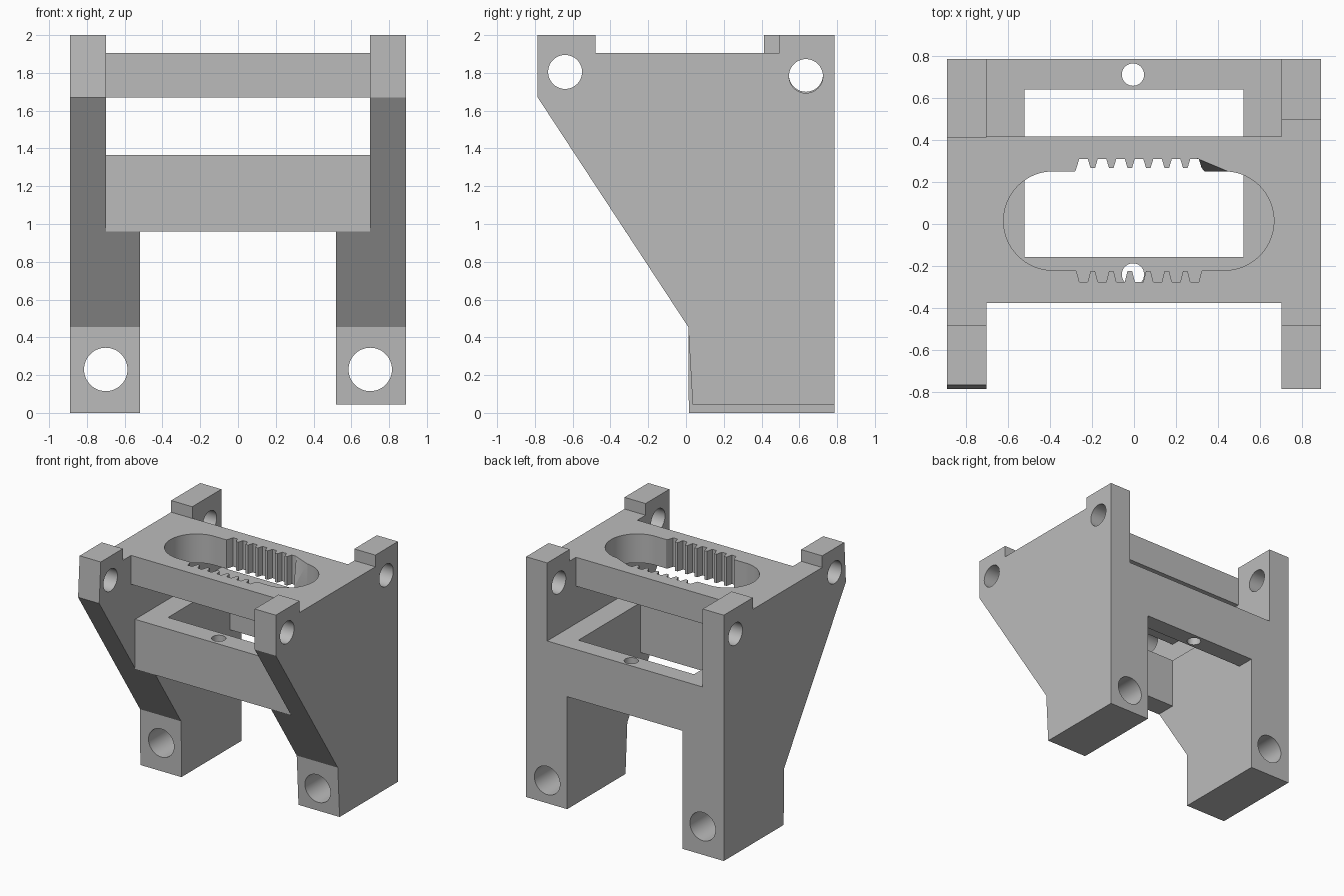
import bpy, bmesh, math
from mathutils import Vector

cube = bpy.data.objects.get("Cube")
if cube:
    bpy.data.objects.remove(cube, do_unlink=True)

grey = bpy.data.materials.new("plain_grey")
grey.use_nodes = True
COLOUR = (0.5, 0.5, 0.5, 1)
grey.diffuse_color = COLOUR
grey.node_tree.nodes["Principled BSDF"].inputs["Base Color"].default_value = COLOUR


def finish(name, bm):
    bmesh.ops.recalc_face_normals(bm, faces=bm.faces)
    mesh = bpy.data.meshes.new(name)
    bm.to_mesh(mesh)
    bm.free()
    mesh.materials.append(grey)
    obj = bpy.data.objects.new(name, mesh)
    bpy.context.collection.objects.link(obj)
    return obj


def prism(name, points, axis, lo, hi):
    """Extrude a 2D outline along an axis; the outline uses the other two axes in order."""
    def place(p, d):
        co = list(p)
        co.insert("xyz".index(axis), d)
        return co
    bm = bmesh.new()
    face = bm.faces.new([bm.verts.new(place(p, lo)) for p in points])
    ext = bmesh.ops.extrude_face_region(bm, geom=[face])["geom"]
    move = Vector(place((0, 0), hi - lo))
    bmesh.ops.translate(bm, vec=move, verts=[v for v in ext if isinstance(v, bmesh.types.BMVert)])
    return finish(name, bm)


def box(name, x, y, z):
    return prism(name, [(x[0], y[0]), (x[1], y[0]), (x[1], y[1]), (x[0], y[1])], "z", *z)


def arc(cx, cy, r, start, end, n=48):
    angles = [math.radians(start + (end - start) * i / n) for i in range(n + 1)]
    return [(cx + r * math.cos(a), cy + r * math.sin(a)) for a in angles]


def bore(axis, centre, r, lo, hi):
    return prism("bore", arc(*centre, r, 0, 360)[:-1], axis, lo, hi)


def cut(obj, *cutters):
    bpy.context.view_layer.objects.active = obj
    for cutter in cutters:
        mod = obj.modifiers.new("cut", "BOOLEAN")
        mod.operation, mod.solver, mod.object = "DIFFERENCE", "EXACT", cutter
        bpy.ops.object.modifier_apply(modifier=mod.name)
        bpy.data.objects.remove(cutter, do_unlink=True)


# Side plates with thick legs, tabs on top and bored mounting holes
def side(name, s, foot_y, foot_z, tab_y, top_y, hole_z):
    outline = [(top_y, 2), (-0.785, 1.67), (0.012, 0.455), (foot_y, foot_z), (0.785, foot_z),
               (0.785, 2), (tab_y, 2), (tab_y, 1.905), (-0.48, 1.905), (-0.48, 2)]
    plate = prism(name, outline, "x", *sorted((0.52 * s, 0.89 * s)))
    cut(plate,
        box("relief", sorted((0.4 * s, 0.70 * s)), (-1, 1), (0.96, 2.2)),
        bore("x", (-0.64, 1.805), 0.09, -1, 1),
        bore("x", (0.635, hole_z), 0.09, -1, 1),
        bore("y", (0.70 * s, 0.23), 0.115, -1, 1))
    return plate


left_side = side("left_side", 1, 0.035, 0.045, 0.495, -0.785, 1.783)
right_side = side("right_side", -1, 0.015, 0, 0.412, -0.765, 1.79)

# Middle frame with a rectangular opening and two screw holes
middle_frame = box("middle_frame", (-0.70, 0.70), (-0.323, 0.785), (0.96, 1.365))
cut(middle_frame,
    box("opening", (-0.52, 0.52), (-0.157, 0.64), (0.8, 1.5)),
    bore("z", (-0.005, 0.71), 0.053, 0.8, 1.5),
    bore("z", (-0.005, -0.24), 0.053, 0.8, 1.5))


# Top plate with a round-ended slot lined by two toothed racks
def rack(tip, root):
    pts = []
    for i in range(7):
        x = -0.24 + 0.088 * i
        pts += [(x - 0.033, tip), (x - 0.02, root), (x + 0.02, root), (x + 0.033, tip)]
    return pts


upper = [(-0.28, 0.25)] + rack(0.267, 0.31) + [(0.335, 0.25)]
slot = (arc(0.43, 0.015, 0.235, -90, 90) + upper[::-1]
        + arc(-0.385, 0.015, 0.235, 90, 270)
        + [(-0.28, -0.22)] + rack(-0.224, -0.275) + [(0.325, -0.22)])
top_plate = prism("top_plate", [(-0.70, -0.375), (0.70, -0.375), (0.70, 0.415), (-0.70, 0.415)],
                  "z", 1.67, 1.905)
cut(top_plate, prism("slot", slot, "z", 1.5, 2.1))

# Sloped nick at the end of the back rack
bm = bmesh.new()
for co in [(0.30, 0.312, 1.907), (0.45, 0.249, 1.907), (0.30, 0.24, 1.907), (0.33, 0.249, 1.68)]:
    bm.verts.new(co)
bmesh.ops.convex_hull(bm, input=bm.verts)
cut(top_plate, finish("nick", bm))

# Smooth bores and slot ends, crisp edges elsewhere
bpy.ops.object.select_all(action="DESELECT")
for part in (left_side, right_side, middle_frame, top_plate):
    part.select_set(True)
bpy.context.view_layer.objects.active = top_plate
bpy.ops.object.shade_smooth_by_angle(angle=math.radians(25))
